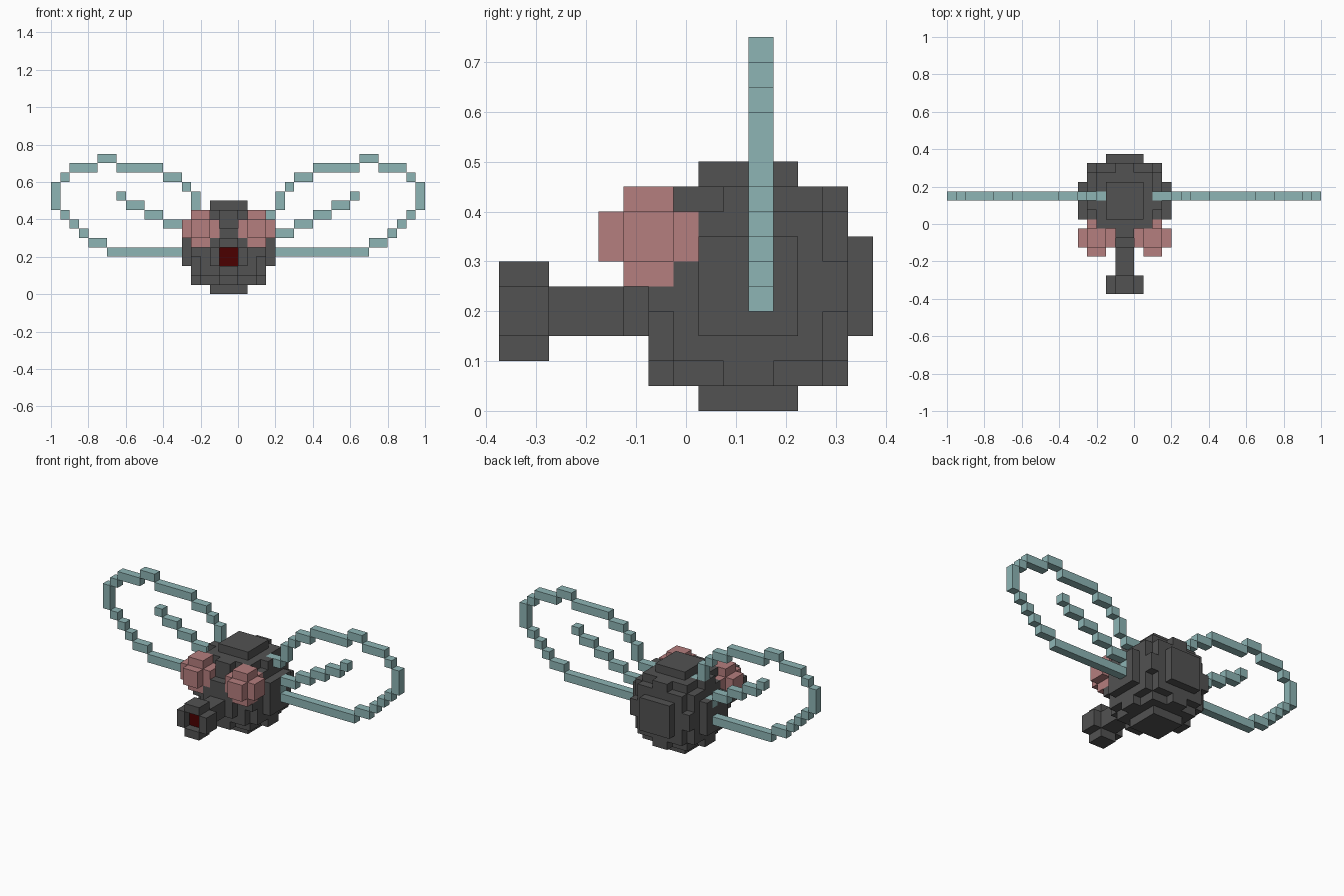
import bpy, bmesh, math
from mathutils import Vector

cube = bpy.data.objects.get("Cube")
if cube:
    bpy.data.objects.remove(cube, do_unlink=True)

V = 0.05                            # edge of one block
ORIGIN = Vector((0, -0.375, 0))     # grid corner (0, 0, 0)


def material(name, rgb):
    m = bpy.data.materials.new(name)
    m.use_nodes = True
    m.diffuse_color = (*rgb, 1)
    bsdf = next(n for n in m.node_tree.nodes if n.type == 'BSDF_PRINCIPLED')
    bsdf.inputs["Base Color"].default_value = (*rgb, 1)
    return m


GREY = material("dark grey", (0.085, 0.085, 0.085))
PINK = material("dusty pink", (0.46, 0.21, 0.21))
TEAL = material("pale teal", (0.27, 0.46, 0.46))
RED = material("deep red", (0.07, 0.0, 0.0))


def box(x0, x1, y0, y1, z0, z1):
    """Set of grid cells filling a block."""
    return {(x, y, z) for x in range(x0, x1)
            for y in range(y0, y1) for z in range(z0, z1)}


def ball(cx, cy, cz, r):
    """Set of grid cells whose centres lie within r of a grid corner."""
    centre, half = Vector((cx, cy, cz)), Vector((0.5, 0.5, 0.5))
    n = math.ceil(r)
    cells = box(cx - n, cx + n, cy - n, cy + n, cz - n, cz + n)
    return {c for c in cells if (Vector(c) + half - centre).length <= r}


def build(name, cells, mat):
    """Skin a set of cells with its outer faces and merge flat areas."""
    bm = bmesh.new()
    verts = {}

    def vert(p):
        key = tuple(p)
        if key not in verts:
            verts[key] = bm.verts.new(ORIGIN + Vector(key) * V)
        return verts[key]

    for c in cells:
        for axis in range(3):
            u, w = (axis + 1) % 3, (axis + 2) % 3
            for side in (0, 1):
                nb = list(c)
                nb[axis] += 2 * side - 1
                if tuple(nb) in cells:
                    continue
                quad = []
                for du, dw in ((0, 0), (1, 0), (1, 1), (0, 1)):
                    p = list(c)
                    p[axis] += side
                    p[u] += du
                    p[w] += dw
                    quad.append(vert(p))
                bm.faces.new(quad if side else quad[::-1])
    bmesh.ops.dissolve_limit(bm, angle_limit=0.01, verts=bm.verts[:], edges=bm.edges[:])
    me = bpy.data.meshes.new(name)
    bm.to_mesh(me)
    bm.free()
    me.materials.append(mat)
    ob = bpy.data.objects.new(name, me)
    bpy.context.collection.objects.link(ob)
    return ob


# Eyes: small blocky balls either side of the body's midline
right_eye = ball(-4, 6, 7, 1.8)
left_eye = ball(2, 6, 7, 1.8)
build("right_eye", right_eye, PINK)
build("left_eye", left_eye, PINK)

# Wings: one block thick, runs of cells as (x0, x1, z0, z1)
OUTLINE = [(2, 4, 8, 9), (4, 5, 9, 11), (5, 6, 11, 12), (6, 8, 12, 13),
           (8, 13, 13, 14), (13, 15, 14, 15), (15, 18, 13, 14), (18, 19, 12, 13),
           (19, 20, 9, 12), (18, 19, 8, 9), (17, 18, 7, 8), (16, 17, 6, 7),
           (14, 16, 5, 6), (3, 14, 4, 5)]
VEIN = [(3, 4, 5, 6), (4, 6, 6, 7), (6, 8, 7, 8), (8, 10, 8, 9),
        (10, 12, 9, 10), (12, 13, 10, 11)]
wings = set()
for side, sign in (("left", 1), ("right", -1)):
    for part, runs in (("wing_outline", OUTLINE), ("wing_vein", VEIN)):
        cells = set()
        for x0, x1, z0, z1 in runs:
            a, b = sorted((sign * x0, sign * x1))
            cells |= box(a, b, 10, 11, z0, z1)
        build(f"{side}_{part}", cells, TEAL)
        wings |= cells

# Body: large blocky ball, cleared where eyes and wings sit
build("body", ball(-1, 10, 5, 5.0) - right_eye - left_eye - wings, GREY)

# Snout: square rod ending in a cross-shaped cup
build("snout_rod", box(-2, 0, 2, 5, 3, 5), GREY)
cup = box(-3, 1, 0, 2, 3, 5) | box(-2, 0, 0, 2, 2, 6)
hollow = box(-2, 0, 0, 2, 3, 5)
build("snout_cup", cup - hollow, GREY)

# Mouth: red block recessed inside the cup
build("mouth", box(-2, 0, 1, 2, 3, 5), RED)
